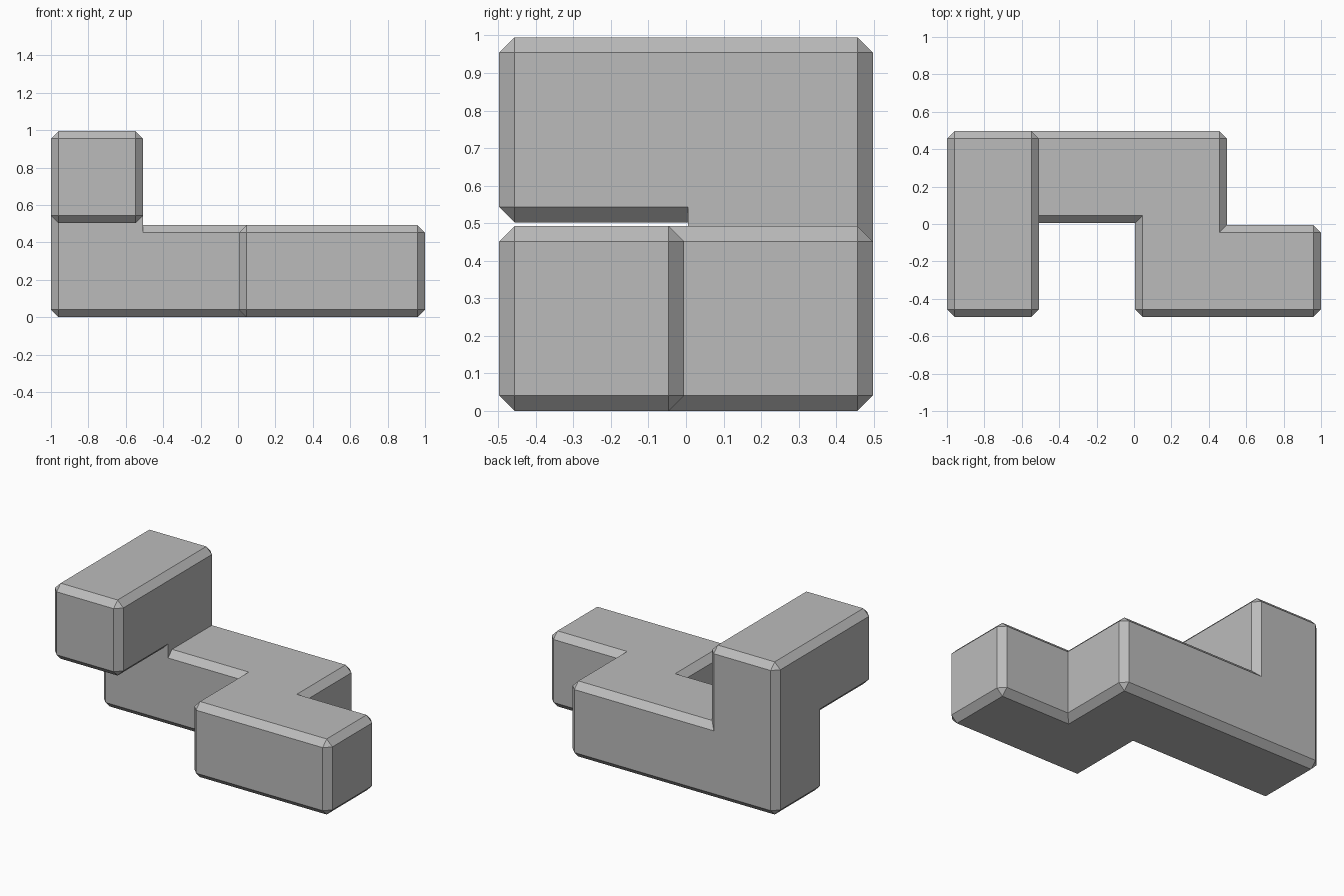
import bpy, bmesh, math
from mathutils import Vector

if "Cube" in bpy.data.objects:
    bpy.data.objects.remove(bpy.data.objects["Cube"], do_unlink=True)

GAP = 0.005                 # clearance taken off every outer face
CELL = (2 + 2 * GAP) / 4    # puzzle grid unit
CHAMFER = 0.041

grey = bpy.data.materials.new("plain_grey")
grey.use_nodes = True
colour = (0.5, 0.5, 0.5, 1)
grey.diffuse_color = colour
grey.node_tree.nodes["Principled BSDF"].inputs["Base Color"].default_value = colour


def prism(name, outline, depth, chamfer):
    """Extrude a flat outline and chamfer only its outward edges."""
    bm = bmesh.new()
    base = bm.faces.new([bm.verts.new(p) for p in outline])
    side = bmesh.ops.extrude_face_region(bm, geom=[base])
    bmesh.ops.translate(bm, vec=depth, verts=[v for v in side["geom"] if isinstance(v, bmesh.types.BMVert)])
    bmesh.ops.recalc_face_normals(bm, faces=bm.faces)
    if chamfer:
        bm.normal_update()
        outward = [e for e in bm.edges if e.is_convex]
        bmesh.ops.bevel(bm, geom=outward, offset=chamfer, offset_type='OFFSET',
                        segments=1, profile=0.5, affect='EDGES')
    mesh = bpy.data.meshes.new(name)
    bm.to_mesh(mesh)
    bm.free()
    mesh.materials.append(grey)
    obj = bpy.data.objects.new(name, mesh)
    bpy.context.collection.objects.link(obj)
    return obj


# Faces of the grid, pulled in by the clearance
left, right = -1, 1
low, high = -CELL + GAP, CELL - GAP
block_end = -CELL - GAP
floor, step, under, top = 0, CELL - 2 * GAP, CELL, 2 * CELL - 2 * GAP

# Zigzag slab lying on the ground
slab = [(left, GAP), (GAP, GAP), (GAP, low), (right, low),
        (right, -GAP), (high, -GAP), (high, high), (left, high)]
piece = prism("puzzle_piece", [(x, y, floor) for x, y in slab], Vector((0, 0, step)), CHAMFER)

# Upright hook with an overhanging arm
hook = [(GAP, floor), (high, floor), (high, top), (low, top), (low, under), (GAP, under)]
upright = prism("upright_hook", [(left, y, z) for y, z in hook],
                Vector((block_end - left, 0, 0)), CHAMFER)

# Square core that keeps the inner corner sharp
square = [(-0.8, GAP), (block_end, GAP), (block_end, 0.3), (-0.8, 0.3)]
core = prism("corner_core", [(x, y, 0.2) for x, y in square], Vector((0, 0, 0.5)), 0)

# Fuse the parts into one solid
for part in (upright, core):
    join = piece.modifiers.new("join_" + part.name, 'BOOLEAN')
    join.operation = 'UNION'
    join.solver = 'EXACT'
    join.object = part
bpy.context.view_layer.update()
solid = bpy.data.meshes.new_from_object(piece.evaluated_get(bpy.context.evaluated_depsgraph_get()))
piece.modifiers.clear()
piece.data = solid
for part in (upright, core):
    bpy.data.objects.remove(part, do_unlink=True)

# Clean flat faces
bm = bmesh.new()
bm.from_mesh(solid)
bmesh.ops.remove_doubles(bm, verts=bm.verts, dist=0.0005)
bmesh.ops.dissolve_limit(bm, angle_limit=math.radians(1), verts=bm.verts, edges=bm.edges)
bm.to_mesh(solid)
bm.free()
